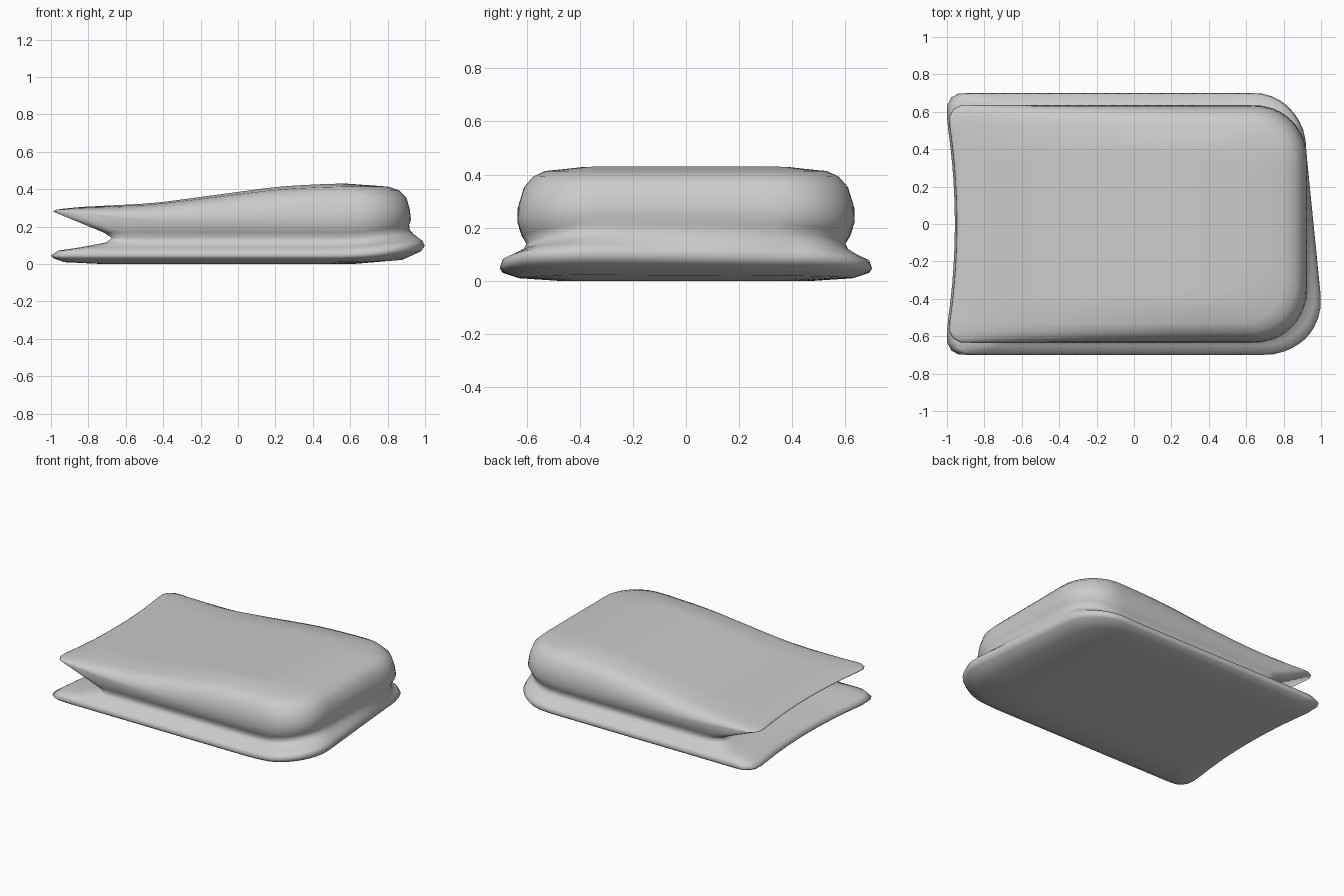
import bpy, bmesh
from math import hypot

if "Cube" in bpy.data.objects:
    bpy.data.objects.remove(bpy.data.objects["Cube"])

NU, NV = 32, 22  # grid divisions along x and y


def clamp(t, lo, hi):
    return max(lo, min(hi, t))


def curve(pts):
    """Smoothly interpolated height profile along x."""
    def f(x):
        for (xa, za), (xb, zb) in zip(pts, pts[1:]):
            if x <= xb:
                t = clamp((x - xa) / (xb - xa), 0, 1)
                return za + (zb - za) * t
        return pts[-1][1]
    return lambda x: (f(x - .08) + f(x - .04) + f(x) + f(x + .04) + f(x + .08)) / 5


top = curve([(-1, .293), (-.9, .302), (-.45, .325), (-.1, .372), (.22, .415), (.5, .43), (1, .43)])
belly = curve([(-1, .28), (-.9, .278), (-.6, .245), (-.2, .225), (.5, .22), (1, .24)])
lift = curve([(-1, 0), (.6, 0), (.8, .018), (.97, .055)])


def low(z):
    return lambda x: z + lift(x) * min(1, .15 + z * 20)


def high(f):
    return lambda x: belly(x) + f * (top(x) - belly(x))


# stacked layers: left x, right x, half depth, left radius, right radius, right-end skew, height
layers = [
    (-.74, .60, .48, .05, .20, .02, lambda x: 0.0),
    (-.93, .85, .63, .07, .26, .03, low(.010)),
    (-.985, .94, .69, .09, .28, .04, low(.030)),
    (-1.0, .96, .70, .08, .29, .04, low(.045)),
    (-.96, .95, .69, .08, .29, .04, low(.072)),
    (-.84, .94, .65, .08, .28, .03, low(.090)),
    (-.71, .925, .61, .08, .28, .015, low(.115)),
    (-.68, .915, .60, .08, .28, .005, low(.140)),
    (-.72, .915, .618, .08, .28, 0, low(.168)),
    (-.99, .925, .635, .08, .28, 0, belly),
    (-.988, .918, .63, .08, .28, 0, high(.3)),
    (-.975, .90, .61, .08, .27, 0, high(.62)),
    (-.95, .86, .575, .07, .25, 0, high(.82)),
    (-.92, .80, .53, .06, .22, 0, high(.92)),
    (-.86, .58, .40, .05, .15, 0, high(1)),
]


def point(layer, i, j):
    """Map a square grid position to a rounded, slightly waisted outline."""
    x0, x1, hy, rl, rr, skew, z = layer
    u, v = 2 * i / NU - 1, 2 * j / NV - 1
    hx = (x1 - x0) / 2
    r = rl if u < 0 else rr
    px, py = hx * u, hy * v
    qx, qy = clamp(px, r - hx, hx - r), clamp(py, r - hy, hy - r)
    dx, dy = px - qx, py - qy
    d = hypot(dx, dy)
    if d > 1e-9:
        k = max(abs(dx), abs(dy)) / d
        dx, dy = dx * k, dy * k
    x, y = (x0 + x1) / 2 + qx + dx, qy + dy
    x += .042 * (1 - min(1, abs(y) / .55) ** 2) * max(0, -u) ** 3
    x -= skew * clamp(y / .4, -1, 1) * max(0, u)
    return x, y, z(x)


border = ([(i, 0) for i in range(NU)] + [(NU, j) for j in range(NV)]
          + [(i, NV) for i in range(NU, 0, -1)] + [(0, j) for j in range(NV, 0, -1)])
bm = bmesh.new()
rings = [{ij: bm.verts.new(point(l, *ij)) for ij in border} for l in layers]

# side walls, including the slot at the left end
for a, b in zip(rings, rings[1:]):
    for p, q in zip(border, border[1:] + border[:1]):
        bm.faces.new((a[p], a[q], b[q], b[p]))

# flat underside and sloping top
for layer, ring in ((layers[0], rings[0]), (layers[-1], rings[-1])):
    grid = {(i, j): ring.get((i, j)) or bm.verts.new(point(layer, i, j))
            for i in range(NU + 1) for j in range(NV + 1)}
    for i in range(NU):
        for j in range(NV):
            bm.faces.new((grid[i, j], grid[i + 1, j], grid[i + 1, j + 1], grid[i, j + 1]))

bmesh.ops.recalc_face_normals(bm, faces=bm.faces)
for f in bm.faces:
    f.smooth = True
mesh = bpy.data.meshes.new("folded_cushion")
bm.to_mesh(mesh)
bm.free()
obj = bpy.data.objects.new("folded_cushion", mesh)
bpy.context.collection.objects.link(obj)
